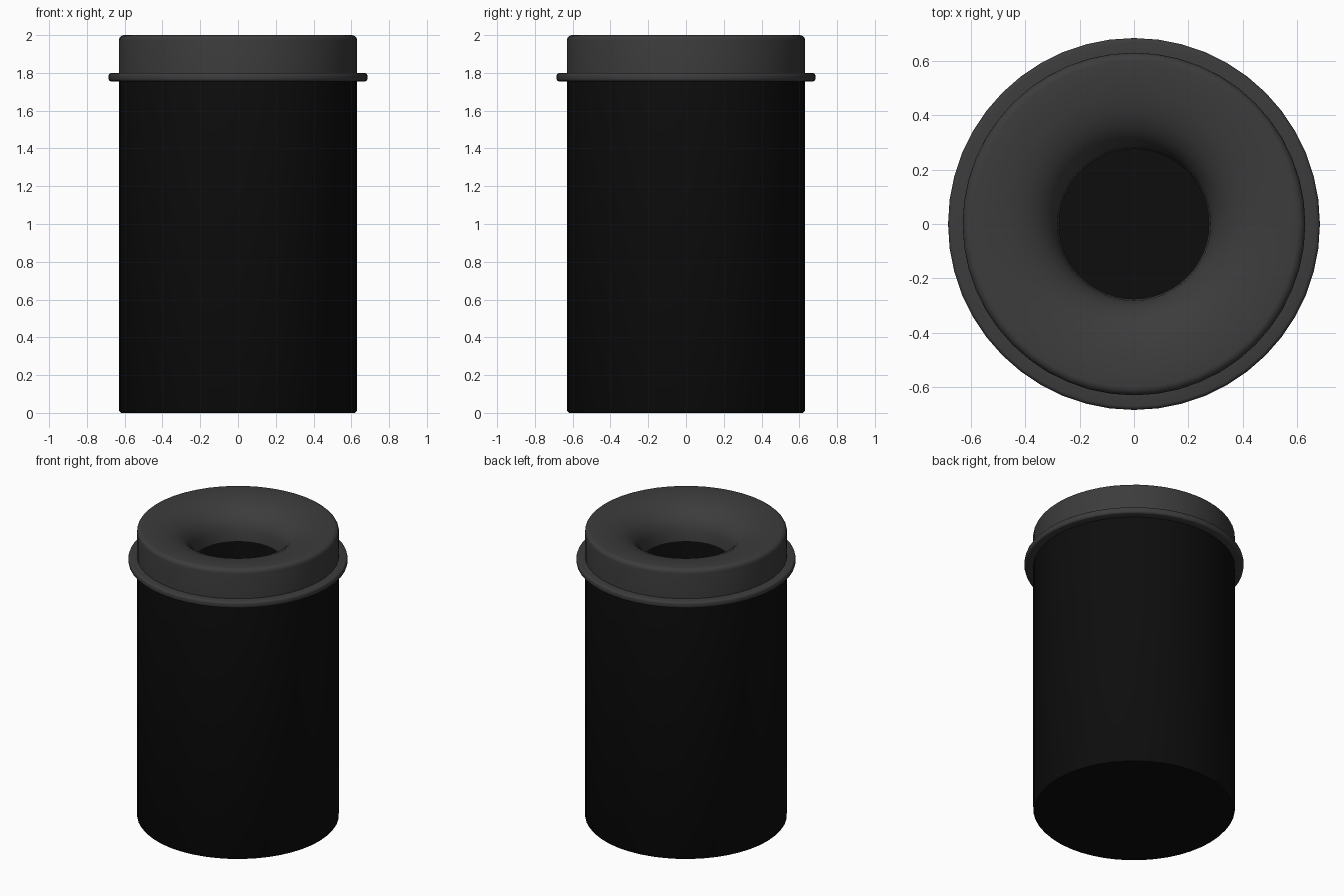
import bpy, bmesh, math

if "Cube" in bpy.data.objects:
    bpy.data.objects.remove(bpy.data.objects["Cube"])

SEGMENTS = 48


def make_material(name, value):
    mat = bpy.data.materials.new(name)
    mat.use_nodes = True
    color = (value, value, value, 1)
    mat.diffuse_color = color
    mat.node_tree.nodes["Principled BSDF"].inputs["Base Color"].default_value = color
    return mat


def lathe(name, profile, mat, closed=False):
    """Spin a list of (radius, height) points around the z axis."""
    bm = bmesh.new()
    verts = [bm.verts.new((r, 0, z)) for r, z in profile]
    pairs = list(zip(verts, verts[1:]))
    if closed:
        pairs.append((verts[-1], verts[0]))
    edges = [bm.edges.new(p) for p in pairs]
    bmesh.ops.spin(bm, geom=verts + edges, cent=(0, 0, 0), axis=(0, 0, 1),
                   angle=math.tau, steps=SEGMENTS, use_duplicate=False)
    bmesh.ops.remove_doubles(bm, verts=bm.verts, dist=0.0005)
    bmesh.ops.recalc_face_normals(bm, faces=bm.faces)
    mesh = bpy.data.meshes.new(name)
    bm.to_mesh(mesh)
    bm.free()
    mesh.materials.append(mat)
    obj = bpy.data.objects.new(name, mesh)
    bpy.context.collection.objects.link(obj)
    bpy.ops.object.select_all(action="DESELECT")
    obj.select_set(True)
    bpy.context.view_layer.objects.active = obj
    bpy.ops.object.shade_smooth_by_angle(angle=math.radians(40))
    return obj


def arc(r, z, radius, start, end, steps=5):
    """Points of a rounded corner, angles in degrees."""
    angles = [math.radians(start + (end - start) * i / steps) for i in range(steps + 1)]
    return [(r + radius * math.cos(a), z + radius * math.sin(a)) for a in angles]


black = make_material("black", 0.004)
grey = make_material("dark grey", 0.045)

# Hollow bin body with a floor
lathe("bin_body", [(0, 0), (0.62, 0), (0.63, 0.012), (0.63, 1.78),
                   (0.61, 1.78), (0.61, 0.03), (0, 0.03)], black)

# Lid: upright skirt, rounded shoulder, then a funnel sinking into the opening
outside = [(0.631, 1.77)] + arc(0.601, 1.97, 0.03, 0, 90)
funnel = [(0.54, 1.998), (0.48, 1.992), (0.42, 1.979), (0.37, 1.957),
          (0.33, 1.928), (0.30, 1.89), (0.282, 1.845), (0.276, 1.77)]
inside = [(r + 0.012, z - 0.012) for r, z in reversed(funnel[:-1])]
lathe("lid", outside + funnel + [(0.288, 1.77)] + inside + [(0.60, 1.98), (0.615, 1.77)],
      grey, closed=True)

# Rounded rim around the foot of the lid
rim = [(0.615, 1.755)] + arc(0.671, 1.769, 0.014, -90, 0, 3) \
    + arc(0.671, 1.785, 0.014, 0, 90, 3) + [(0.615, 1.799)]
lathe("lid_rim", rim, grey, closed=True)
